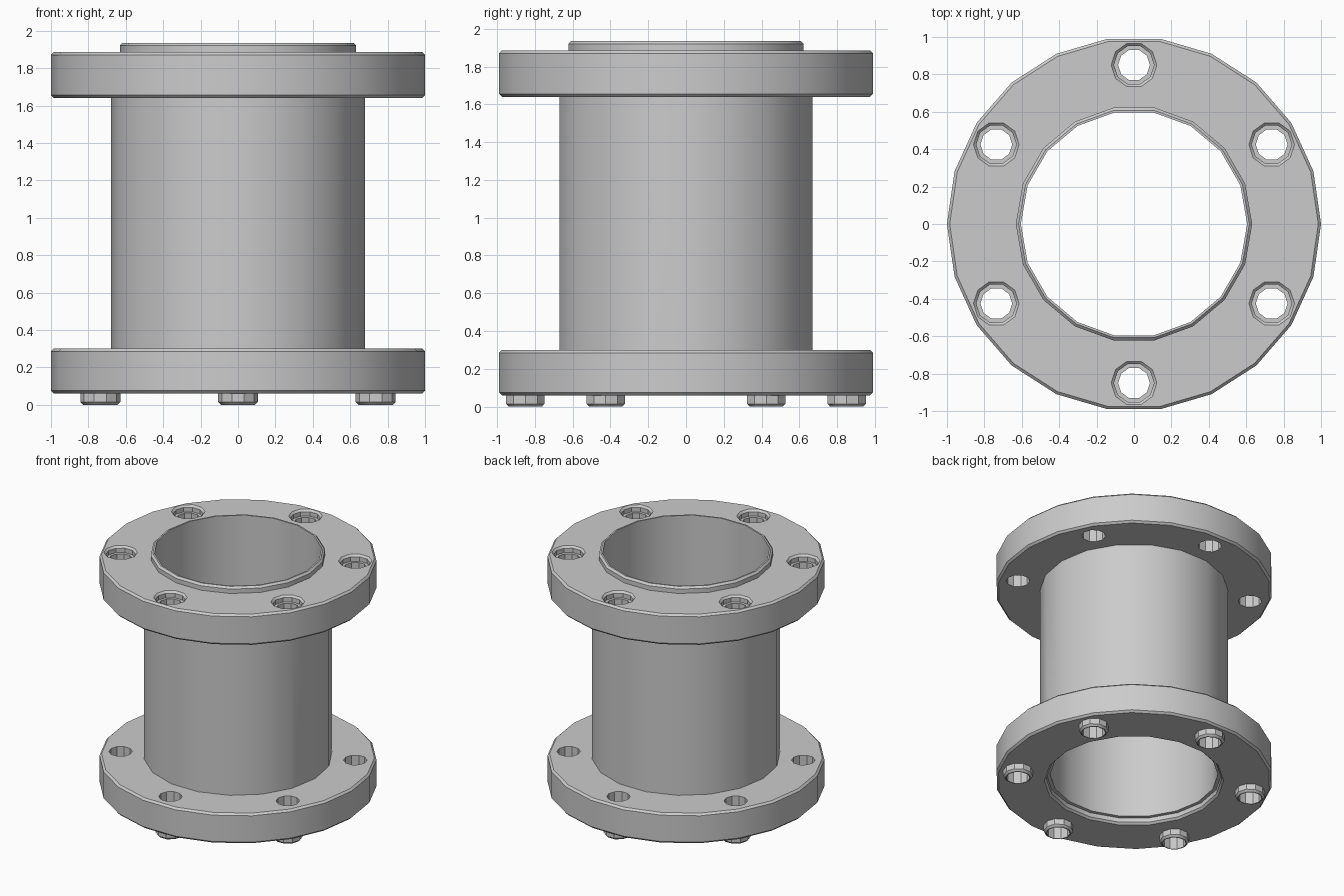
import bpy, bmesh, math

if "Cube" in bpy.data.objects:
    bpy.data.objects.remove(bpy.data.objects["Cube"])

steel = bpy.data.materials.new("grey_steel")
steel.diffuse_color = (0.6, 0.6, 0.6, 1)
steel.use_nodes = True
steel.node_tree.nodes["Principled BSDF"].inputs["Base Color"].default_value = steel.diffuse_color

CENTRE = [(0, 0)]
BOLTS = [(0.85 * math.cos(math.radians(a)), 0.85 * math.sin(math.radians(a)))
         for a in range(30, 390, 60)]


def turned(name, profile, sides, places=CENTRE):
    """Solid stack of (radius, z) rings, capped, repeated at each place."""
    bm = bmesh.new()
    for px, py in places:
        rings = [[bm.verts.new((px + r * math.cos(2 * math.pi * i / sides),
                                py + r * math.sin(2 * math.pi * i / sides), z))
                  for i in range(sides)] for r, z in profile]
        for a, b in zip(rings, rings[1:]):
            for i in range(sides):
                j = (i + 1) % sides
                bm.faces.new((a[i], a[j], b[j], b[i]))
        bm.faces.new(rings[0][::-1])
        bm.faces.new(rings[-1])
    mesh = bpy.data.meshes.new(name)
    bm.to_mesh(mesh)
    bm.free()
    mesh.materials.append(steel)
    ob = bpy.data.objects.new(name, mesh)
    bpy.context.collection.objects.link(ob)
    return ob


def flange(name, z0, z1):
    return turned(name, [(0.985, z0), (1, z0 + 0.015), (1, z1 - 0.015), (0.985, z1)], 22)


# Tube with flanges, top lip and bottom bolt bosses
body = turned("flanged_pipe", [(0.68, 0.12), (0.68, 1.82)], 18)
adds = [
    flange("bottom_flange", 0.06, 0.30),
    flange("top_flange", 1.64, 1.885),
    turned("top_lip", [(0.632, 1.7), (0.632, 1.92), (0.617, 1.935)], 18),
    turned("bolt_bosses", [(0.092, 0), (0.107, 0.015), (0.107, 0.15)], 10, BOLTS),
]
# Bore, bottom recess and stepped bolt holes
cuts = [
    turned("bore_cutter", [(0.605, -0.2), (0.605, 2.2)], 18),
    turned("recess_cutter", [(0.647, -0.1), (0.647, 0.06), (0.632, 0.075), (0.632, 0.11)], 18),
    turned("hole_cutter", [(0.085, -0.1), (0.085, 1.835), (0.107, 1.835),
                           (0.107, 1.87), (0.122, 1.885), (0.122, 2.0)], 10, BOLTS),
]

bpy.context.view_layer.objects.active = body
for tools, op in ((adds, 'UNION'), (cuts, 'DIFFERENCE')):
    for tool in tools:
        mod = body.modifiers.new(tool.name, 'BOOLEAN')
        mod.operation, mod.solver, mod.object = op, 'EXACT', tool
        bpy.ops.object.modifier_apply(modifier=mod.name)
        bpy.data.objects.remove(tool)

bpy.ops.object.select_all(action='DESELECT')
body.select_set(True)
bpy.ops.object.shade_smooth_by_angle(angle=math.radians(30))
